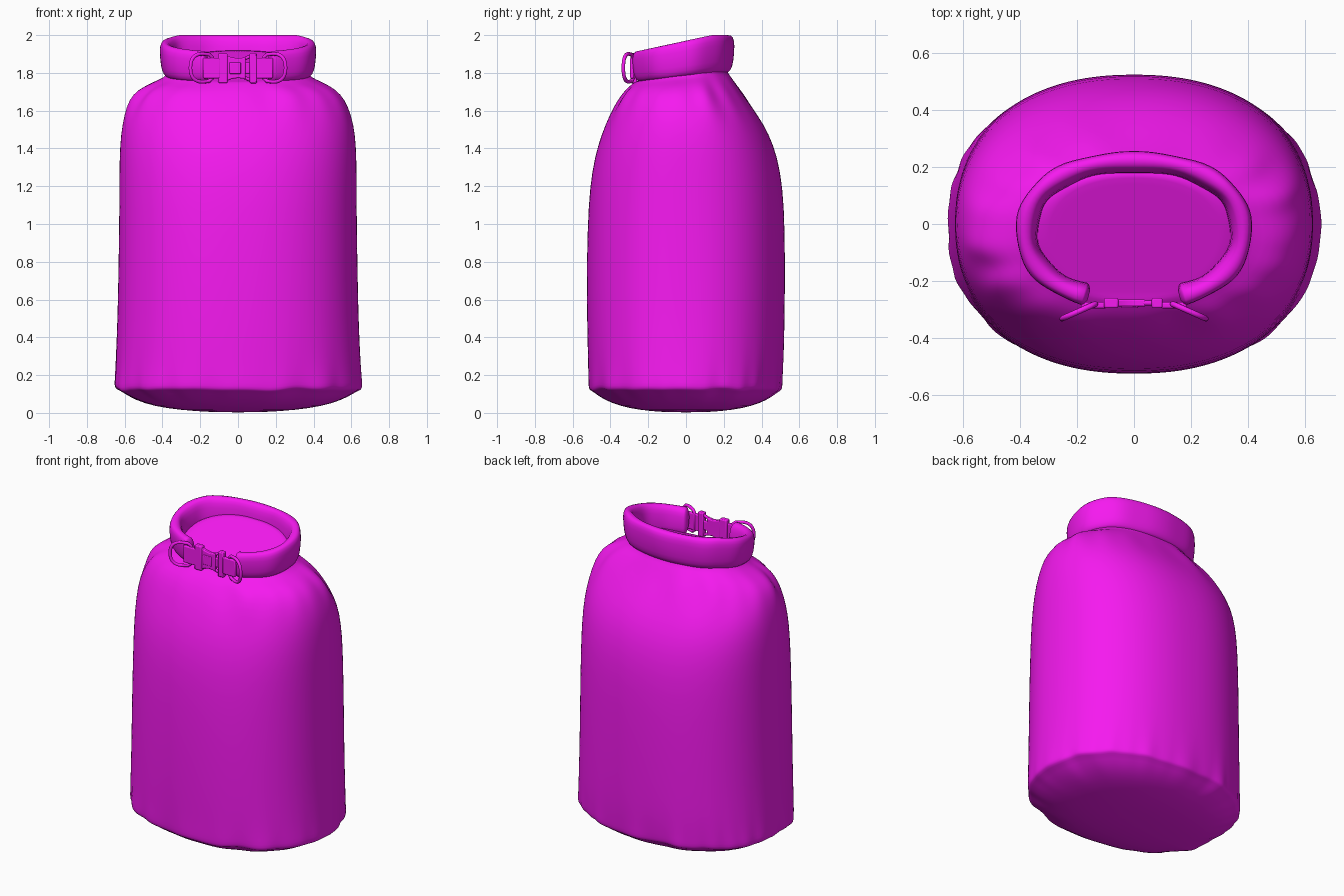
import bpy, bmesh, math, random
from mathutils import Vector

if "Cube" in bpy.data.objects:
    bpy.data.objects.remove(bpy.data.objects["Cube"])

random.seed(4)
mat = bpy.data.materials.new("magenta_fabric")
mat.diffuse_color = (0.92, 0.01, 0.87, 1)
mat.use_nodes = True
mat.node_tree.nodes["Principled BSDF"].inputs["Base Color"].default_value = mat.diffuse_color


def finish(ob, angle=40):
    ob.data.materials.append(mat)
    bpy.ops.object.select_all(action='DESELECT')
    ob.select_set(True)
    bpy.context.view_layer.objects.active = ob
    if ob.type == 'MESH':
        bpy.ops.object.shade_smooth_by_angle(angle=math.radians(angle))
    return ob


def new_mesh(name, bm):
    bmesh.ops.recalc_face_normals(bm, faces=bm.faces)
    me = bpy.data.meshes.new(name)
    bm.to_mesh(me)
    bm.free()
    ob = bpy.data.objects.new(name, me)
    bpy.context.collection.objects.link(ob)
    return ob


def loft(name, rings):
    """Skin closed rings of equal length and cap both ends."""
    bm = bmesh.new()
    vs = [[bm.verts.new(p) for p in r] for r in rings]
    n = len(vs[0])
    for a, b in zip(vs, vs[1:]):
        for i in range(n):
            j = (i + 1) % n
            bm.faces.new((a[i], a[j], b[j], b[i]))
    bm.faces.new(vs[0])
    bm.faces.new(vs[-1])
    return new_mesh(name, bm)


def sup(t, n):
    """Unit superellipse point."""
    c, s = math.cos(t), math.sin(t)
    return (math.copysign(abs(c) ** (2 / n), c), math.copysign(abs(s) ** (2 / n), s))


# Bag body: z, half width, front y, back y, tilt with y
PROFILE = [
    (0.003, 0.08, -0.07, 0.07, 0), (0.008, 0.22, -0.18, 0.18, 0),
    (0.024, 0.38, -0.30, 0.30, 0), (0.05, 0.50, -0.39, 0.39, 0),
    (0.085, 0.58, -0.455, 0.45, 0), (0.112, 0.62, -0.485, 0.48, 0),
    (0.122, 0.648, -0.508, 0.50, 0), (0.14, 0.655, -0.513, 0.505, 0),
    (0.18, 0.653, -0.515, 0.508, 0), (0.25, 0.649, -0.517, 0.513, 0),
    (0.34, 0.645, -0.52, 0.518, 0), (0.50, 0.638, -0.524, 0.522, 0),
    (0.80, 0.632, -0.526, 0.525, 0), (1.10, 0.628, -0.517, 0.52, 0),
    (1.28, 0.628, -0.498, 0.50, 0), (1.42, 0.625, -0.466, 0.464, 0),
    (1.53, 0.612, -0.425, 0.41, 0), (1.62, 0.585, -0.385, 0.35, 0),
    (1.69, 0.545, -0.345, 0.297, 0.02), (1.735, 0.485, -0.315, 0.258, 0.06),
    (1.762, 0.42, -0.295, 0.235, 0.10), (1.785, 0.375, -0.272, 0.213, 0.115),
]
SEG = 96
folds = [(random.randint(9, 34), random.uniform(0, 6.28)) for _ in range(6)]
necks = [(random.randint(5, 17), random.uniform(0, 6.28)) for _ in range(5)]


def wave(ws, a):
    return sum(math.sin(k * a + p) for k, p in ws) / len(ws)


rings = []
for z, rx, yf, yb, tilt in PROFILE:
    ring = []
    low = math.exp(-abs(z - 0.13) / 0.09) if z > 0.07 else 0
    top = math.exp(-((z - 1.68) / 0.07) ** 2)
    for i in range(SEG):
        a = 2 * math.pi * i / SEG
        c, s = sup(a, 2.25)
        r = 1 + 0.028 * low * wave(folds, a) + 0.05 * top * wave(necks, a)
        y = (yf + yb) / 2 + (yb - yf) / 2 * s * r
        ring.append((rx * c * r, y, z + tilt * y + 0.012 * low * wave(necks, a)))
    rings.append(ring)
# Folded front fabric sloping up inside the rolled collar
for k in (0.94, 0.8, 0.6, 0.4, 0.2, 0.06):
    ring = []
    for i in range(SEG):
        c, s = sup(2 * math.pi * i / SEG, 2.25)
        y = -0.03 + 0.242 * s * k
        ring.append((0.375 * c * k, y, 1.75 + 0.38 * (y + 0.27)))
    rings.append(ring)
body = loft("bag_body", rings)
body.modifiers.new("smooth", 'SUBSURF').levels = 1
body.modifiers["smooth"].render_levels = 1
finish(body, 60)


# Rolled collar: flattened tube swept around an open loop
def path(t):
    c, s = sup(t, 2.25)
    return Vector((0.375 * c, -0.025 + 0.24 * s, 0))


rings = []
N, gap = 72, 0.44
t0, t1 = -math.pi / 2 + gap, 1.5 * math.pi - gap
for i in range(-3, N + 4):
    f = min(max(i / N, 0), 1)
    over = max(-i, i - N, 0)
    t = t0 + (t1 - t0) * f
    p = path(t)
    d = (path(t + 0.01) - path(t - 0.01)).normalized()
    out = Vector((d.y, -d.x, 0))
    p += d * (0.006 * over * (1 if i > N else -1))
    k = (1, 0.93, 0.75, 0.4)[over]
    u = min(1, max(0, (p.y + 0.27) / 0.40))
    zc, hh = 1.83 + 0.07 * u, (0.08 + 0.02 * u) * k
    th = (0.036 + 0.003 * math.sin(9 * t)) * k
    ring = []
    for j in range(20):
        a, b = sup(2 * math.pi * j / 20, 2.7)
        ring.append(p + out * (th * a + 0.008 * b) + Vector((0, 0, zc + hh * b)))
    rings.append(ring)
finish(loft("rolled_collar", rings), 60)


# Buckle plates: outline in x/z, extruded along y
def plate(name, pts, y, depth, bevel=0.006):
    bm = bmesh.new()
    f = bm.faces.new([bm.verts.new((x, y - depth / 2, 1.825 + z)) for x, z in pts])
    g = bmesh.ops.extrude_face_region(bm, geom=[f])
    bmesh.ops.translate(bm, vec=(0, depth, 0),
                        verts=[v for v in g['geom'] if isinstance(v, bmesh.types.BMVert)])
    ob = new_mesh(name, bm)
    m = ob.modifiers.new("round", 'BEVEL')
    m.width, m.segments = bevel, 2
    return finish(ob)


def box(x0, x1, h):
    return [(x0, -h), (x1, -h), (x1, h), (x0, h)]


YB = -0.277
waist = [(-0.06, -0.068), (-0.035, -0.058), (0.0, -0.052), (0.03, -0.056), (0.04, -0.06)]
plate("buckle_socket", waist + [(x, -z) for x, z in reversed(waist)], YB, 0.026)
plate("buckle_socket_collar", box(-0.105, -0.055, 0.078), YB, 0.036)
plate("buckle_clip_collar", box(0.062, 0.10, 0.08), YB, 0.036)
plate("buckle_tongue", box(0.03, 0.07, 0.03), YB, 0.018)
plate("buckle_raised_panel", box(-0.045, 0.015, 0.03), YB - 0.012, 0.012, 0.004)


# Rods with round section
def rod(name, pts, r, cyclic=False):
    cu = bpy.data.curves.new(name, 'CURVE')
    cu.dimensions = '3D'
    cu.bevel_depth, cu.bevel_resolution, cu.use_fill_caps = r, 2, True
    sp = cu.splines.new('POLY')
    sp.points.add(len(pts) - 1)
    for q, p in zip(sp.points, pts):
        q.co = (*p, 1)
    sp.use_cyclic_u = cyclic
    sp.use_smooth = True
    ob = bpy.data.objects.new(name, cu)
    bpy.context.collection.objects.link(ob)
    return finish(ob)


for side, nm in ((-1, "left"), (1, "right")):
    # Webbing loop between buckle and ring
    plate(nm + "_strap", box(*sorted((side * 0.095, side * 0.185)), 0.054), YB - 0.008, 0.022)
    # Angled D-ring
    pts = [(0.08, -0.072), (0.0, -0.06), (0.0, 0.06), (0.08, 0.072)]
    prof = [(0.0, -0.055), (0.02, -0.071)]
    for i in range(17):
        c, s = sup(-math.pi / 2 + math.pi * i / 16, 2.4)
        prof.append((0.055 + 0.068 * c, 0.074 * s))
    prof += [(0.02, 0.071), (0.0, 0.055)]
    rod(nm + "_d_ring", [(side * (0.135 + u * 0.95), -0.28 - 0.42 * u, 1.827 + z)
                         for u, z in prof], 0.010, True)

# Clip arms of the buckle
for s, nm in ((1, "upper"), (-1, "lower")):
    rod(nm + "_clip_arm", [(0.035, YB, 1.825 + s * 0.05), (0.07, YB, 1.825 + s * 0.065)], 0.009)
